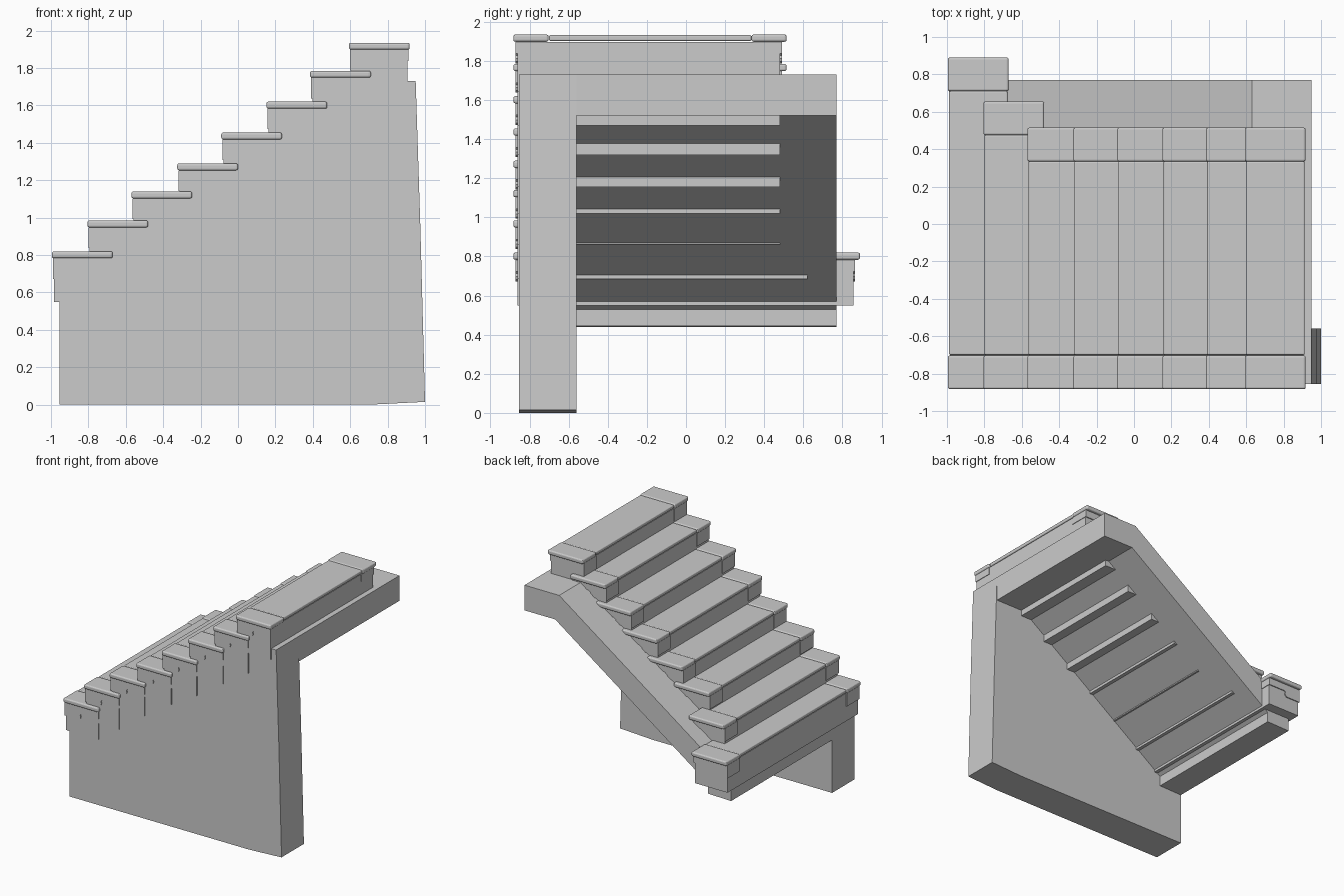
import bpy
import bmesh

cube = bpy.data.objects.get("Cube")
if cube:
    bpy.data.objects.remove(cube, do_unlink=True)

stone = bpy.data.materials.new("grey stone")
stone.use_nodes = True
GREY = (0.6, 0.6, 0.6, 1)
stone.diffuse_color = GREY
stone.node_tree.nodes["Principled BSDF"].inputs["Base Color"].default_value = GREY


def extrude(name, profile, y0, y1):
    """Solid made from an x-z outline swept along y."""
    bm = bmesh.new()
    face = bm.faces.new([bm.verts.new((x, y0, z)) for x, z in profile])
    swept = bmesh.ops.extrude_face_region(bm, geom=[face])["geom"]
    verts = [v for v in swept if isinstance(v, bmesh.types.BMVert)]
    bmesh.ops.translate(bm, verts=verts, vec=(0, y1 - y0, 0))
    bmesh.ops.recalc_face_normals(bm, faces=bm.faces)
    mesh = bpy.data.meshes.new(name)
    bm.to_mesh(mesh)
    bm.free()
    mesh.materials.append(stone)
    obj = bpy.data.objects.new(name, mesh)
    bpy.context.collection.objects.link(obj)
    return obj


def box(name, x0, x1, y0, y1, z0, z1, bevel=0):
    obj = extrude(name, [(x0, z0), (x1, z0), (x1, z1), (x0, z1)], y0, y1)
    if bevel:
        mod = obj.modifiers.new("rounded edge", "BEVEL")
        mod.width = bevel
        mod.segments = 3
    return obj


FRONT = -0.855

# Side wall with a slightly flared end
extrude("side_wall", [(-0.955, 0), (0.7, 0), (1.0, 0.015), (0.975, 0.95),
                      (0.95, 1.73), (0.63, 1.73), (-0.955, 0.613)], FRONT, -0.56)

# Sloping slab with top landing and bottom beam
extrude("stair_slab", [(0.95, 1.52), (0.667, 1.52), (-0.74, 0.53), (-0.74, 0.445),
                       (-0.955, 0.44), (-0.955, 0.613), (0.63, 1.73), (0.95, 1.73)],
        FRONT, 0.77)

# Each step: left edge, tread top, base bottom, back end
STEPS = [(-0.995, 0.82, 0.55, 0.89), (-0.805, 0.985, 0.685, 0.655),
         (-0.57, 1.14, 0.86, 0.515), (-0.325, 1.29, 1.02, 0.515),
         (-0.09, 1.455, 1.155, 0.515), (0.152, 1.62, 1.32, 0.515),
         (0.385, 1.785, 1.47, 0.515), (0.593, 1.935, 1.64, 0.515)]
WIDTH = 0.325
CAP = 0.18
BRACKET = [(0.006, 0), (0.006, -0.11), (0.135, -0.11), (0.15, -0.10), (0.155, -0.085),
           (0.15, -0.07), (0.16, -0.06), (0.318, -0.06), (0.318, 0)]

for i, (x, top, bottom, back) in enumerate(STEPS, 1):
    right = x + WIDTH
    under = top - 0.037
    box(f"step_base_{i}", x + 0.012, right - 0.012, FRONT - 0.008, back - 0.033,
        bottom, under)
    box(f"tread_{i}", x + 0.006, right - 0.006, -0.88 + CAP, back - CAP,
        under + 0.004, top - 0.003, 0.008)
    # Rounded caps and scroll brackets at both ends
    ends = [("front", -0.883, -0.883 + CAP, FRONT - 0.016, FRONT + 0.15),
            ("back", back - CAP, back, back - 0.19, back - 0.025)]
    for side, c0, c1, b0, b1 in ends:
        box(f"tread_cap_{side}_{i}", x, right, c0, c1, under, top, 0.011)
        extrude(f"bracket_{side}_{i}", [(x + px, under + pz) for px, pz in BRACKET], b0, b1)
